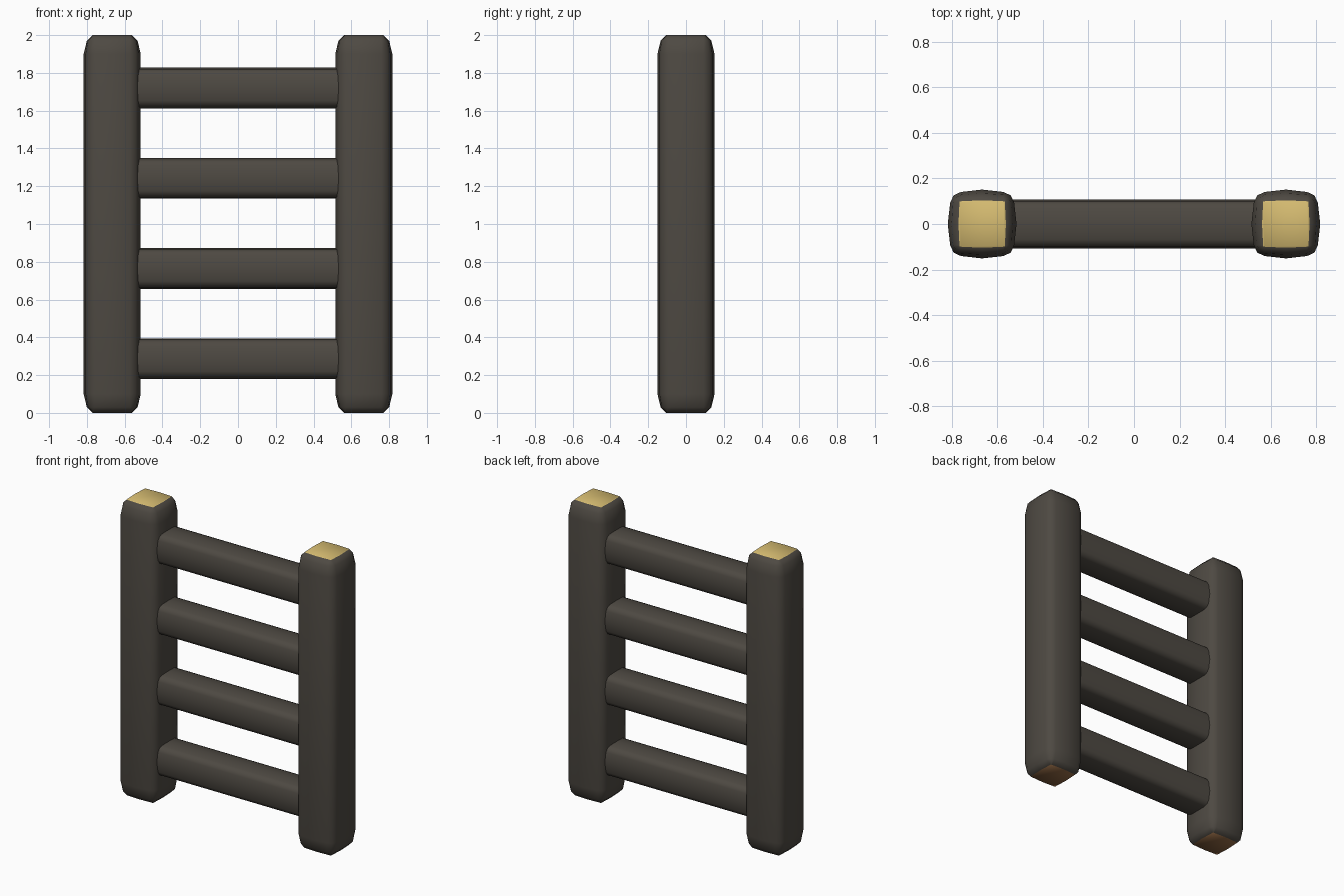
import bpy, bmesh
from mathutils import Vector

if "Cube" in bpy.data.objects:
    bpy.data.objects.remove(bpy.data.objects["Cube"])


def material(name, rgb):
    m = bpy.data.materials.new(name)
    m.diffuse_color = (*rgb, 1)
    m.use_nodes = True
    m.node_tree.nodes["Principled BSDF"].inputs["Base Color"].default_value = m.diffuse_color
    return m


bark = material("dark_bark", (0.076, 0.067, 0.055))
cut_top = material("pale_cut_wood", (0.67, 0.50, 0.165))
cut_base = material("brown_cut_wood", (0.26, 0.127, 0.052))


def section(mid, side, corner):
    """Soft square with gently bulging sides: 16 points, unit half width."""
    quarter = [(mid, 0), (side, 0.62), (corner, corner), (0.62, side)]
    pts = []
    for _ in range(4):
        pts += quarter
        quarter = [(-y, x) for x, y in quarter]
    return pts


BODY = section(1.0, 0.93, 0.83)
SHOULDER = section(0.89, 0.85, 0.76)
CAP = section(0.69, 0.66, 0.655)


def loft(name, rings, half, place):
    """Skin a stack of (height, section) rings; place maps (u, v, h) to a point."""
    bm = bmesh.new()
    loops = [[bm.verts.new(place(u * half, v * half, h)) for u, v in sec]
             for h, sec in rings]
    n = len(BODY)
    for a, b in zip(loops, loops[1:]):
        for i in range(n):
            j = (i + 1) % n
            bm.faces.new((a[i], a[j], b[j], b[i]))
    bm.faces.new(loops[0][::-1])
    bm.faces.new(loops[-1])
    bmesh.ops.recalc_face_normals(bm, faces=bm.faces[:])
    me = bpy.data.meshes.new(name)
    bm.to_mesh(me)
    bm.free()
    ob = bpy.data.objects.new(name, me)
    bpy.context.collection.objects.link(ob)
    for m in (bark, cut_top, cut_base):
        me.materials.append(m)
    bpy.context.view_layer.objects.active = ob
    bpy.ops.object.select_all(action='DESELECT')
    ob.select_set(True)
    bpy.ops.object.shade_smooth_by_angle(angle=1.0)
    return ob


# upright posts with sawn ends
post_rings = [(0, CAP), (0.03, SHOULDER), (0.1, BODY),
              (1.9, BODY), (1.97, SHOULDER), (2.0, CAP)]
for side, x in (("left", -0.666), ("right", 0.666)):
    post = loft(side + "_post", post_rings, 0.151,
                lambda u, v, h: Vector((x + u, v, h)))
    for f in post.data.polygons:
        if f.normal.z > 0.99:
            f.material_index = 1
        elif f.normal.z < -0.99:
            f.material_index = 2

# rungs running into the posts
for i in range(4):
    z = 0.287 + i * 0.4775
    loft(f"rung_{i + 1}", [(-0.58, BODY), (0.58, BODY)], 0.108,
         lambda u, v, h: Vector((h, u, z + v)))
